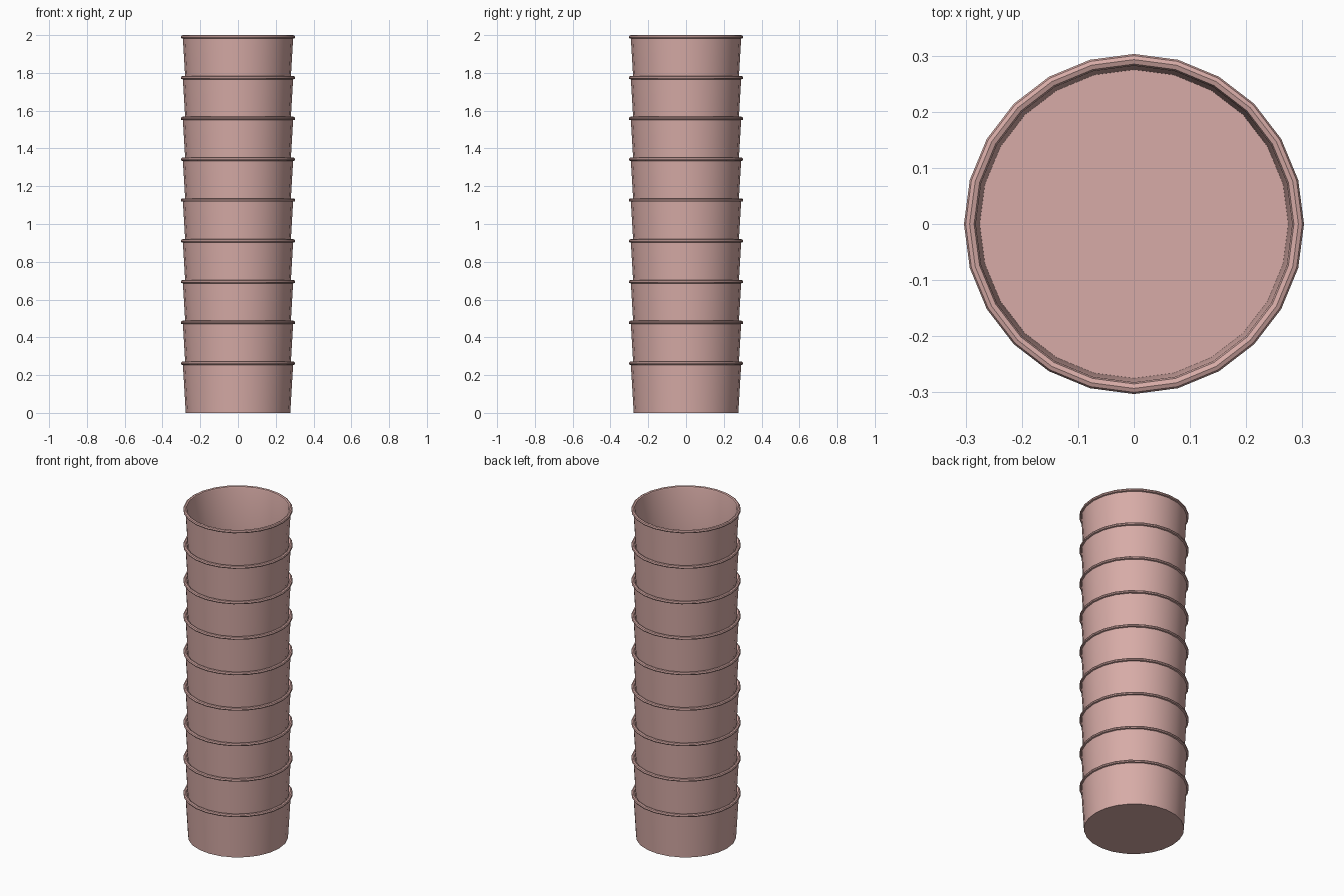
import bpy
import bmesh
from math import cos, sin, pi

old = bpy.data.objects.get("Cube")
if old:
    bpy.data.objects.remove(old, do_unlink=True)

SIDES = 24
COUNT = 9
HEIGHT = 0.272
STEP = (2.0 - HEIGHT) / (COUNT - 1)

# Dusty pink plastic
pink = bpy.data.materials.new("dusty_pink")
pink.use_nodes = True
colour = (0.68, 0.41, 0.385, 1)
pink.diffuse_color = colour
bsdf = pink.node_tree.nodes["Principled BSDF"]
bsdf.inputs["Base Color"].default_value = colour
bsdf.inputs["Roughness"].default_value = 0.6

# Cup cross-section (radius, height): outer wall, rolled rim, inner wall
profile = [
    (0.277, 0.0),
    (0.292, HEIGHT - 0.018),
    (0.301, HEIGHT - 0.016),
    (0.303, HEIGHT - 0.010),
    (0.300, HEIGHT - 0.003),
    (0.293, HEIGHT),
    (0.285, HEIGHT - 0.003),
    (0.282, HEIGHT - 0.012),
    (0.275, 0.008),
]


def cup_mesh():
    bm = bmesh.new()
    rings = []
    for r, z in profile:
        rings.append([bm.verts.new((r * cos(2 * pi * i / SIDES),
                                    r * sin(2 * pi * i / SIDES), z))
                      for i in range(SIDES)])
    for low, high in zip(rings, rings[1:]):
        for i in range(SIDES):
            j = (i + 1) % SIDES
            bm.faces.new((low[i], low[j], high[j], high[i]))
    # Underside and inner floor
    bm.faces.new(rings[0][::-1])
    bm.faces.new(rings[-1])
    bmesh.ops.recalc_face_normals(bm, faces=bm.faces)
    mesh = bpy.data.meshes.new("cup")
    bm.to_mesh(mesh)
    bm.free()
    mesh.materials.append(pink)
    return mesh


# Nested stack of identical cups
mesh = cup_mesh()
bpy.ops.object.select_all(action='DESELECT')
for n in range(COUNT):
    cup = bpy.data.objects.new(f"cup_{n + 1}", mesh)
    cup.location.z = n * STEP
    bpy.context.collection.objects.link(cup)

cup.select_set(True)
bpy.context.view_layer.objects.active = cup
bpy.ops.object.shade_smooth_by_angle(angle=pi / 6)
